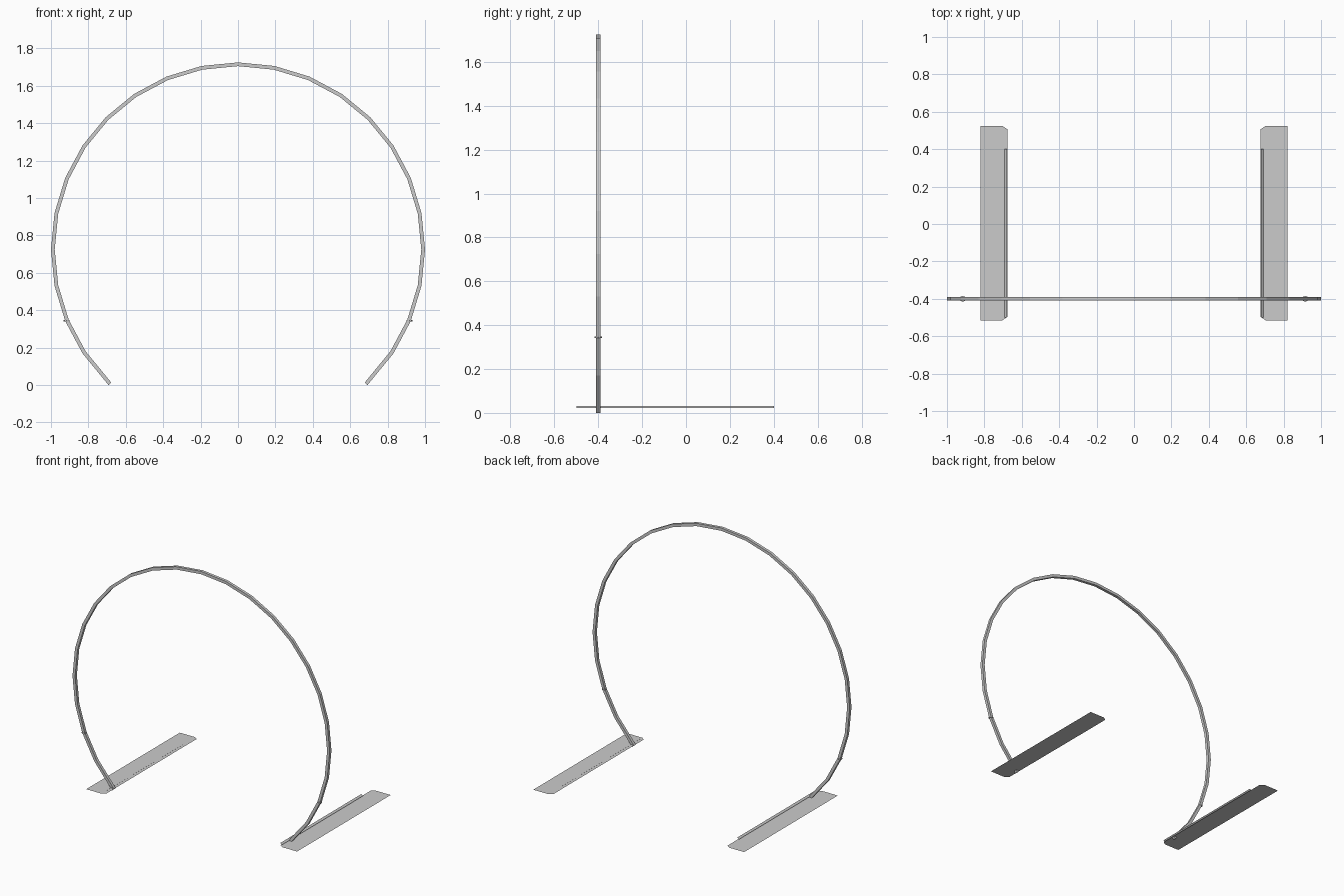
import bpy, bmesh, math
from mathutils import Vector

cube = bpy.data.objects.get("Cube")
if cube:
    bpy.data.objects.remove(cube, do_unlink=True)

grey = bpy.data.materials.new("plain grey")
grey.use_nodes = True
colour = (0.6, 0.6, 0.6, 1)
grey.diffuse_color = colour
grey.node_tree.nodes["Principled BSDF"].inputs["Base Color"].default_value = colour

RADIUS, HALF, CENTRE_Z, HOOP_Y = 0.99, 0.01, 0.725, -0.4
STEP = math.radians(11.25)


def finish(name, bm):
    mesh = bpy.data.meshes.new(name)
    bm.to_mesh(mesh)
    bm.free()
    mesh.materials.append(grey)
    obj = bpy.data.objects.new(name, mesh)
    bpy.context.collection.objects.link(obj)
    return obj


def flat_face(name, points):
    bm = bmesh.new()
    bm.faces.new([bm.verts.new(p) for p in points])
    return finish(name, bm)


def hoop_point(angle, radius):
    return Vector((radius * math.sin(angle), HOOP_Y, CENTRE_Z + radius * math.cos(angle)))


# Open hoop: square bar swept round a faceted arc, with short square-cut ends
bm = bmesh.new()
sections = []
for i in range(-12, 13):
    angle = i * STEP
    section = []
    for dr, dy in ((-1, -1), (1, -1), (1, 1), (-1, 1)):
        p = hoop_point(angle, RADIUS + dr * HALF)
        if abs(i) == 12:
            side = 1 if i > 0 else -1
            before = hoop_point(angle - side * STEP, RADIUS)
            here = hoop_point(angle, RADIUS)
            along = (here - before).normalized()
            out = Vector((-along.z, 0, along.x)) * side
            p = here + along * 0.024 + out * dr * HALF
        section.append(bm.verts.new(p + Vector((0, dy * HALF, 0))))
    sections.append(section)
for a, b in zip(sections, sections[1:]):
    for k in range(4):
        n = (k + 1) % 4
        bm.faces.new((a[k], a[n], b[n], b[k]))
bm.faces.new(sections[0])
bm.faces.new(sections[-1])
bmesh.ops.recalc_face_normals(bm, faces=bm.faces)
finish("hoop", bm)

for side, label in ((1, "left"), (-1, "right")):
    # Flat foot with clipped inner corners
    outline = [(0.82, -0.515), (0.82, 0.525), (0.705, 0.525),
               (0.677, 0.507), (0.677, -0.497), (0.705, -0.515)]
    if side < 0:
        outline.reverse()
    flat_face(label + "_foot", [(side * x, y, 0.015) for x, y in outline])

    # Narrow sloping lip along the inner edge of the foot
    lip = [(0.692, -0.5, 0.022), (0.692, 0.4, 0.022),
           (0.679, 0.4, 0.032), (0.679, -0.5, 0.032)]
    if side < 0:
        lip.reverse()
    flat_face(label + "_lip", [(side * x, y, z) for x, y, z in lip])

    # Thin collar round the hoop
    bm = bmesh.new()
    bmesh.ops.create_cone(bm, cap_ends=True, segments=8, radius1=0.016,
                          radius2=0.016, depth=0.008)
    collar = finish(label + "_collar", bm)
    collar.location = (side * 0.916, HOOP_Y, 0.345)
